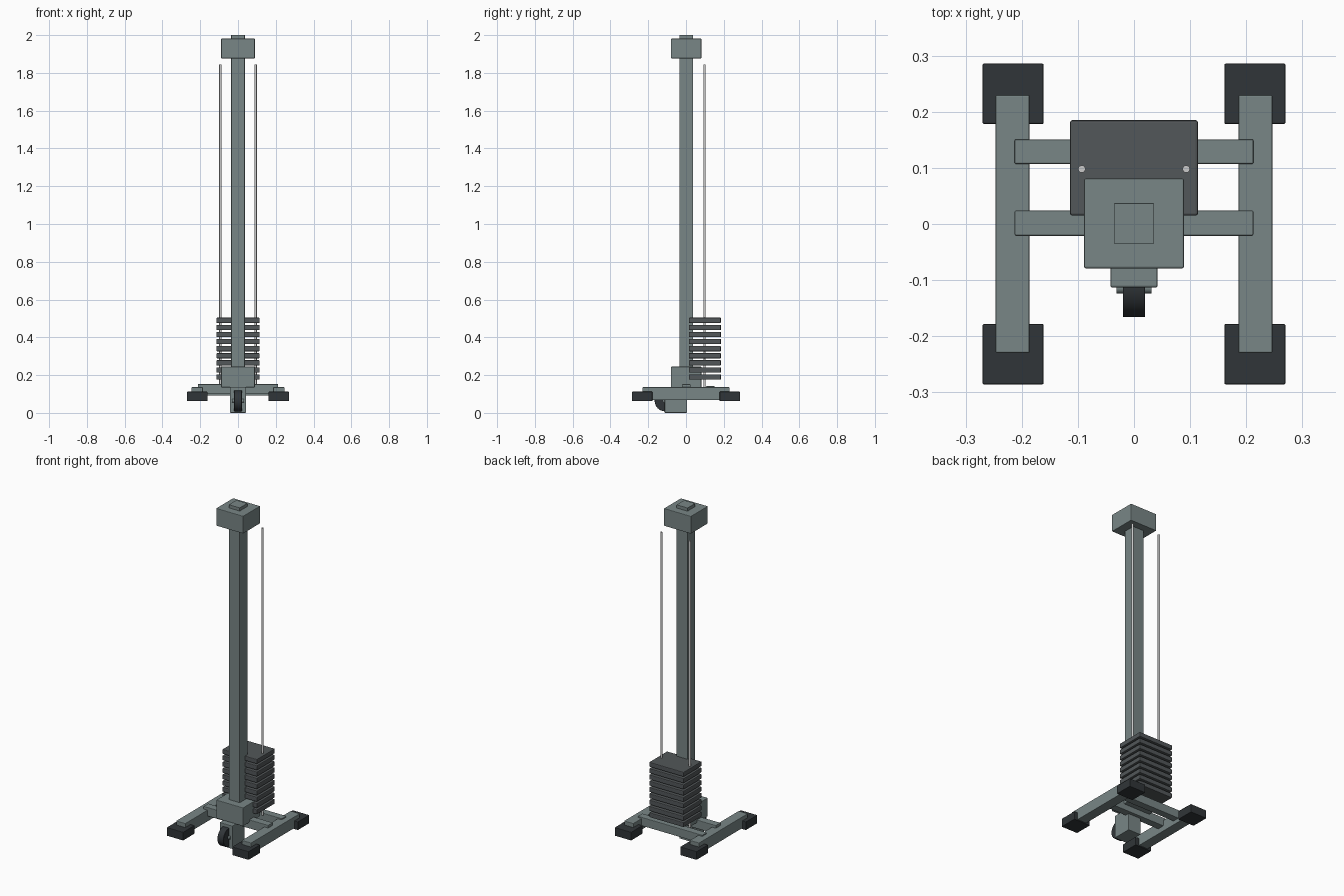
import bpy
from math import pi

if "Cube" in bpy.data.objects:
    bpy.data.objects.remove(bpy.data.objects["Cube"])


def material(name, rgb):
    m = bpy.data.materials.new(name)
    m.diffuse_color = (*rgb, 1)
    m.use_nodes = True
    m.node_tree.nodes["Principled BSDF"].inputs["Base Color"].default_value = m.diffuse_color
    return m


STEEL = material("grey_steel", (0.19, 0.24, 0.24))
IRON = material("dark_iron", (0.085, 0.095, 0.1))
RUBBER = material("black_rubber", (0.03, 0.036, 0.04))
CHROME = material("chrome", (0.55, 0.57, 0.55))


def finish(name, mat, bevel):
    o = bpy.context.object
    o.name = name
    o.data.materials.append(mat)
    if bevel:
        b = o.modifiers.new("bevel", 'BEVEL')
        b.width, b.segments = bevel, 2
        b.limit_method = 'ANGLE'
    return o


def box(name, x, y, z, mat=STEEL, bevel=0.003):
    """Box from (min, max) ranges on each axis."""
    bpy.ops.mesh.primitive_cube_add(size=1, location=[sum(r) / 2 for r in (x, y, z)])
    bpy.context.object.scale = [r[1] - r[0] for r in (x, y, z)]
    bpy.ops.object.transform_apply(location=False, rotation=False, scale=True)
    return finish(name, mat, bevel)


def cylinder(name, loc, radius, depth, mat, along_x=False, sides=16, bevel=0):
    bpy.ops.mesh.primitive_cylinder_add(vertices=sides, radius=radius, depth=depth, location=loc,
                                        rotation=(0, pi / 2 if along_x else 0, 0))
    o = finish(name, mat, bevel)
    bpy.ops.object.shade_smooth_by_angle()
    return o


# Mast with its base socket and head block
box("mast", (-0.036, 0.036), (-0.035, 0.037), (0.14, 2.0), bevel=0.001)
box("base_socket", (-0.089, 0.089), (-0.079, 0.081), (0.135, 0.245))
box("head_block", (-0.089, 0.089), (-0.079, 0.081), (1.877, 1.981))

# Base frame: side rails with rubber feet
for side, s in (("left", -1), ("right", 1)):
    box(f"{side}_rail", sorted((s * 0.186, s * 0.247)), (-0.23, 0.23), (0.068, 0.136))
    for end, e in (("front", -1), ("back", 1)):
        box(f"{end}_{side}_foot", sorted((s * 0.161, s * 0.27)),
            sorted((e * 0.178, e * 0.286)), (0.062, 0.112), RUBBER)

# Cross bars
box("front_cross_bar", (-0.213, 0.213), (-0.021, 0.024), (0.1, 0.152))
box("back_cross_bar", (-0.213, 0.213), (0.107, 0.151), (0.092, 0.143))

# Low bracket with pulley wheel and axle
box("pulley_bracket", (-0.042, 0.042), (-0.113, 0.005), (0, 0.137))
cylinder("pulley_wheel", (0, -0.11, 0.064), 0.056, 0.04, RUBBER, True, 32, 0.002)
cylinder("pulley_axle", (0, -0.114, 0.064), 0.01, 0.062, STEEL, True)

# Weight stack
for i in range(9):
    z = 0.176 + i * 0.0375
    box(f"weight_plate_{i + 1}", (-0.114, 0.114), (0.015, 0.185), (z, z + 0.028), IRON, 0.004)

# Guide rods through the stack
for side, s in (("left", -1), ("right", 1)):
    cylinder(f"{side}_guide_rod", (s * 0.093, 0.098, 0.99), 0.0065, 1.71, CHROME)
